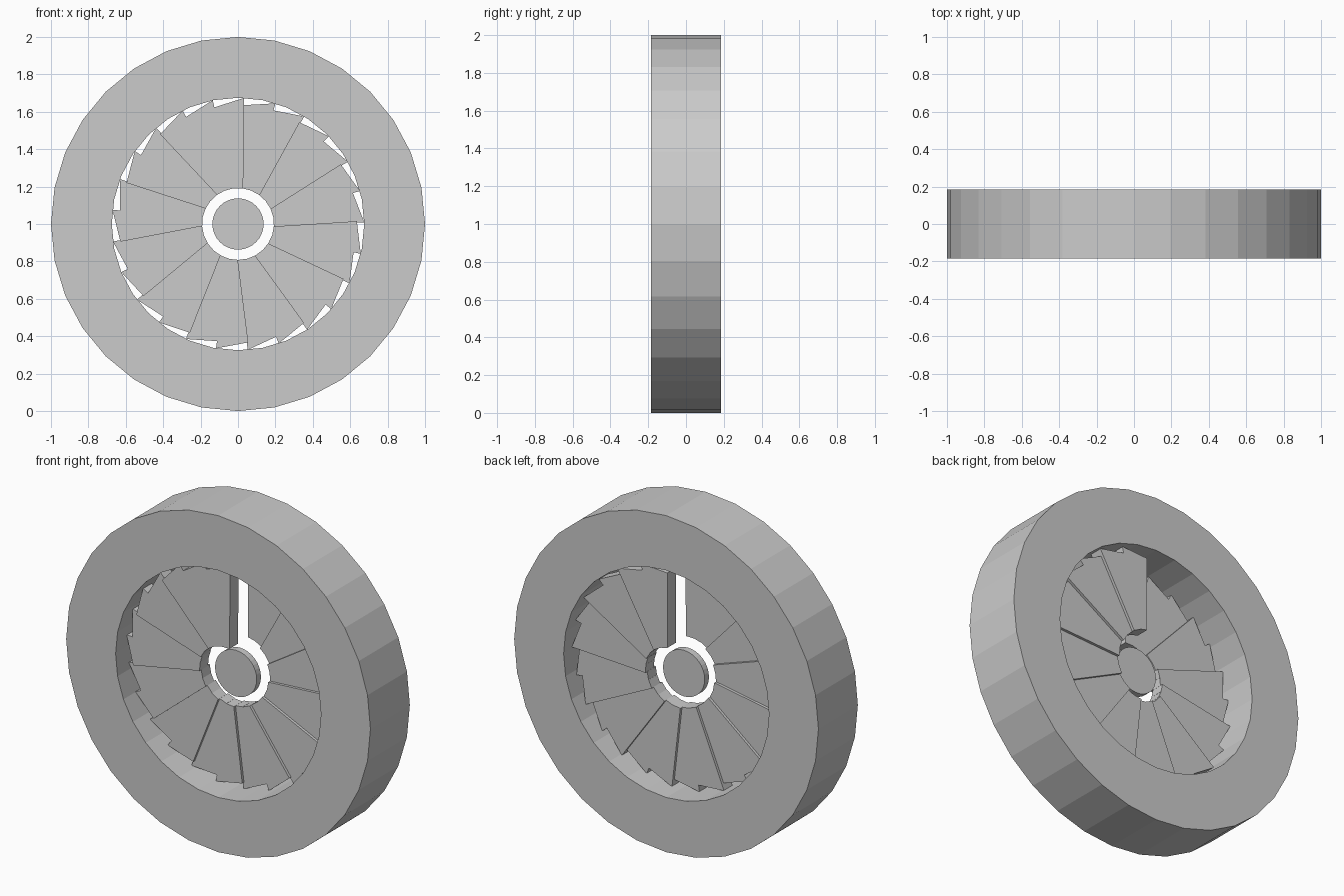
import bpy, bmesh
from math import sin, cos, radians, pi

if "Cube" in bpy.data.objects:
    bpy.data.objects.remove(bpy.data.objects["Cube"])

CZ = 1.0  # height of the wheel axis


def make_object(name, bm):
    bmesh.ops.recalc_face_normals(bm, faces=bm.faces)
    mesh = bpy.data.meshes.new(name)
    bm.to_mesh(mesh)
    bm.free()
    obj = bpy.data.objects.new(name, mesh)
    bpy.context.collection.objects.link(obj)
    return obj


def circle_point(r, i, n, y):
    a = 2 * pi * i / n
    return (r * sin(a), y, CZ + r * cos(a))


def prism(name, outline, y0, y1):
    """Extrude an (x, z) outline from y0 to y1."""
    bm = bmesh.new()
    front = [bm.verts.new((x, y0, z)) for x, z in outline]
    back = [bm.verts.new((x, y1, z)) for x, z in outline]
    n = len(outline)
    bm.faces.new(front)
    bm.faces.new(back[::-1])
    for i in range(n):
        j = (i + 1) % n
        bm.faces.new((front[i], back[i], back[j], front[j]))
    return make_object(name, bm)


# Outer ring: rectangular section swept round 32 sides
N = 32
section = [(1.0, -0.185), (1.0, 0.185), (0.675, 0.185), (0.675, -0.185)]
bm = bmesh.new()
loops = [[bm.verts.new(circle_point(r, i, N, y)) for r, y in section] for i in range(N)]
for i in range(N):
    a, b = loops[i], loops[(i + 1) % N]
    for k in range(4):
        m = (k + 1) % 4
        bm.faces.new((a[k], a[m], b[m], b[k]))
make_object("outer_ring", bm)

# Hub disc floating in the centre
prism("hub_disc", [circle_point(0.137, i, N, 0)[::2] for i in range(N)], -0.02, 0.02)

# Fan blades: spiral staircase, stepping forward every second blade
BLADES = 25
profile = [(0.025, 0.19), (0.025, 0.635), (0.2, 0.645), (0.074, 0.178)]
for i in range(BLADES):
    a = radians(360 / BLADES) * i
    level = min(i // 2, 11)
    y0 = 0.06 - level * 0.18 / 11
    outline = [(x * cos(a) + z * sin(a), CZ - x * sin(a) + z * cos(a)) for x, z in profile]
    prism(f"fan_blade_{i + 1}", outline, y0, y0 + 0.08)
